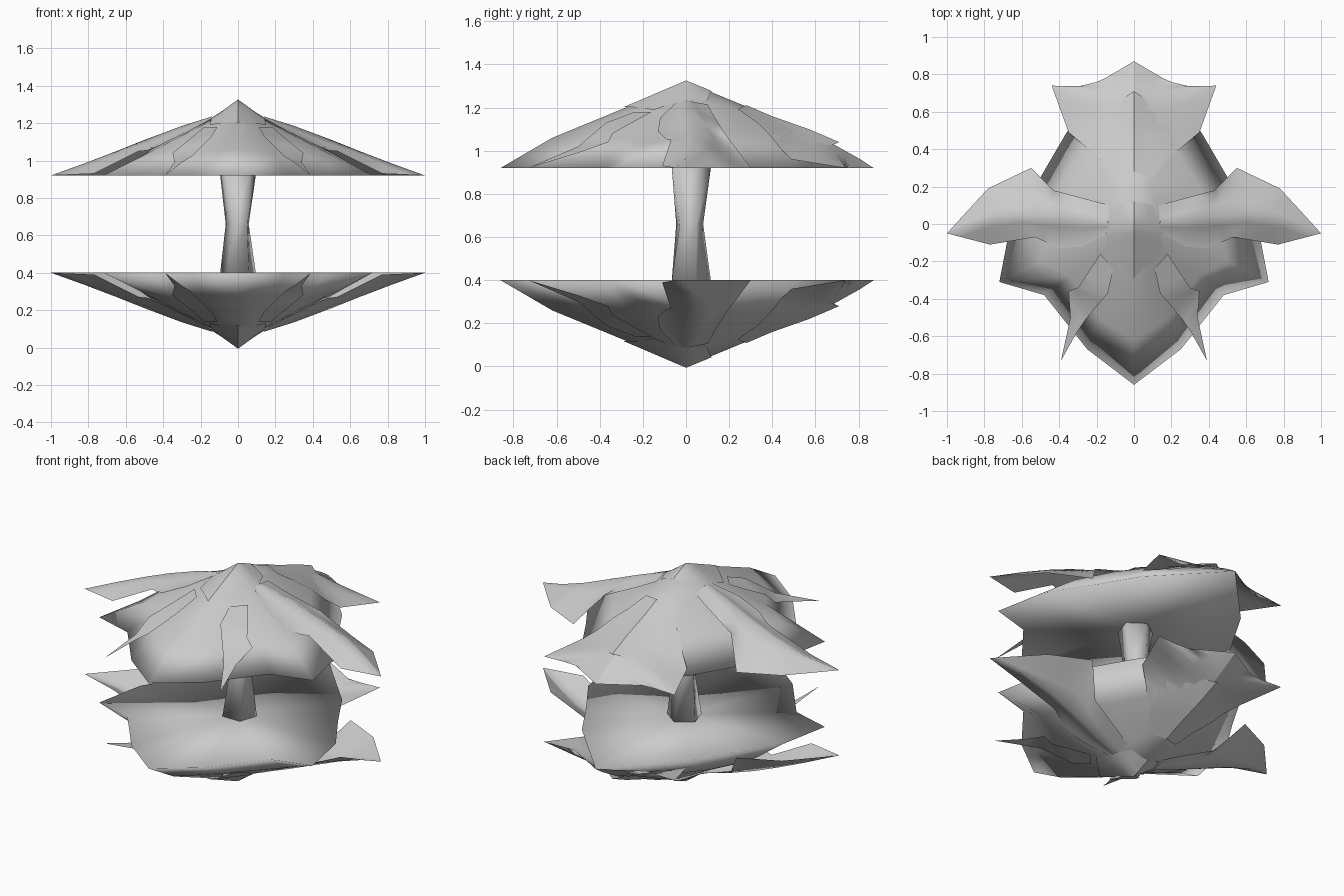
import bpy, bmesh, math
from mathutils import Vector
from mathutils.bvhtree import BVHTree

if "Cube" in bpy.data.objects:
    bpy.data.objects.remove(bpy.data.objects["Cube"])

H, RIM = 1.32, 0.92
grey = bpy.data.materials.new("plain_grey")
grey.diffuse_color = (0.6, 0.6, 0.6, 1)
grey.use_nodes = True
grey.node_tree.nodes["Principled BSDF"].inputs["Base Color"].default_value = grey.diffuse_color


def finish(bm, name, flip=False, closed=False):
    """Turn a bmesh into a smooth object; flip makes the upside-down twin."""
    bmesh.ops.remove_doubles(bm, verts=bm.verts, dist=0.0005)
    if flip:
        for v in bm.verts:
            v.co.z = H - v.co.z
        bmesh.ops.reverse_faces(bm, faces=bm.faces)
    if closed:
        bmesh.ops.recalc_face_normals(bm, faces=bm.faces)
    me = bpy.data.meshes.new(name)
    bm.to_mesh(me)
    bm.free()
    me.materials.append(grey)
    for p in me.polygons:
        p.use_smooth = True
    ob = bpy.data.objects.new(name, me)
    bpy.context.collection.objects.link(ob)
    return ob


# Canopy body: half rings from back to front, mirrored in x
RIM_RING = [(0, .87, RIM), (.36, .49, RIM), (.5, .25, RIM), (.66, 0, RIM),
            (.72, -.31, RIM), (.48, -.38, RIM), (.25, -.67, RIM), (0, -.86, RIM)]
MID_RING = [(0, .62, 1.06), (.2, .42, 1.07), (.33, .22, 1.08), (.45, .03, 1.07),
            (.5, -.2, 1.03), (.34, -.28, 1.06), (.19, -.5, 1.04), (0, -.62, 1.06)]
TOP_RING = [(0, .28, 1.205), (.09, .22, 1.2), (.12, .12, 1.21), (.14, .02, 1.22),
            (.15, -.07, 1.21), (.14, -.14, 1.19), (.09, -.22, 1.19), (0, -.28, 1.2)]


def full(ring):
    return ring + [(-x, y, z) for x, y, z in ring[-2:0:-1]]


def body_bmesh():
    bm = bmesh.new()
    rings = [[bm.verts.new(p) for p in full(r)] for r in (RIM_RING, MID_RING, TOP_RING)]
    apex, base = bm.verts.new((0, 0, H)), bm.verts.new((0, 0, RIM))
    n = len(rings[0])
    for i in range(n):
        j = (i + 1) % n
        for a, b in zip(rings, rings[1:]):
            bm.faces.new((a[j], a[i], b[i], b[j]))
        bm.faces.new((rings[2][j], rings[2][i], apex))
        bm.faces.new((rings[0][i], rings[0][j], base))
    bmesh.ops.recalc_face_normals(bm, faces=bm.faces)
    return bm


tmp = body_bmesh()
tree = BVHTree.FromBMesh(tmp)
tmp.free()


def leaf(name, rows, flip, mirror=1):
    """Leaf sheet from rows of points, lifted clear of the body."""
    bm = bmesh.new()
    grid = [[bm.verts.new((x * mirror, y, z)) for x, y, z in r] for r in rows]
    for a, b in zip(grid, grid[1:]):
        for i in range(len(a) - 1):
            bm.faces.new((a[i], a[i + 1], b[i + 1], b[i]))
    bmesh.ops.remove_doubles(bm, verts=bm.verts, dist=0.0005)
    bmesh.ops.subdivide_edges(bm, edges=bm.edges[:], cuts=2, use_grid_fill=True)
    for v in bm.verts:
        hit = tree.ray_cast(Vector((v.co.x, v.co.y, 3)), Vector((0, 0, -1)))[0]
        if hit and hit.z > RIM + 0.01:
            v.co.z = max(v.co.z, hit.z + 0.006)
    bm.normal_update()
    down = [f for f in bm.faces if f.normal.z < 0]
    bmesh.ops.reverse_faces(bm, faces=down)
    finish(bm, name, flip)


TIP = (1, -.05, RIM)
SIDE = [[(.13, .10, 1.21), (.14, .0, 1.235), (.13, -.04, 1.225)],
        [(.43, .18, 1.08), (.3, .03, 1.185), (.27, -.12, 1.13)],
        [(.55, .30, .92), (.5, .05, 1.11), (.40, -.13, 1.06)],
        [(.78, .19, .92), (.65, .05, 1.05), (.53, -.07, 1.05)],
        [(.9, .06, .92), (.82, .02, .985), (.77, -.11, .93)],
        [TIP, TIP, TIP]]
FRONT = [[(.11, -.24, 1.18), (.18, -.16, 1.18)],
         [(.14, -.37, 1.13), (.30, -.34, 1.08)],
         [(.25, -.50, 1.02), (.35, -.36, 1.04)],
         [(.30, -.57, .99), (.34, -.50, .99)],
         [(.39, -.73, RIM), (.39, -.73, RIM)]]
BACK = [[(0, .42, 1.13), (.16, .33, 1.11)],
        [(0, .55, 1.085), (.35, .49, .96)],
        [(0, .68, 1.02), (.44, .74, RIM)],
        [(0, .87, RIM), (.24, .73, RIM)]]
CROWN = [[(0, .28, 1.205), (.10, .24, 1.17)],
         [(0, .40, 1.16), (.16, .33, 1.11)],
         [(0, .57, 1.10), (.22, .57, .98)],
         [(0, .71, 1.04), (0, .71, 1.04)]]
CAP = [[(0, .12, 1.275), (.10, .1, 1.225)],
       [(0, 0, H - .007), (.14, .0, 1.23)],
       [(0, -.15, 1.26), (.15, -.15, 1.18)],
       [(0, -.29, 1.19), (0, -.29, 1.19)]]

# Upper canopy and its upside-down twin
for flip, level in ((False, "upper"), (True, "lower")):
    finish(body_bmesh(), level + "_canopy", flip)
    for m, side in ((1, "right"), (-1, "left")):
        for part, rows in (("side_leaf", SIDE), ("front_leaf", FRONT), ("back_leaf", BACK),
                           ("crown_leaf", CROWN), ("cap_leaf", CAP)):
            leaf(f"{level}_{part}_{side}", rows, flip, m)

# Trunk: waisted five-sided column
bm = bmesh.new()
rings = []
for z, r, turn in ((.40, .1, 0), (.66, .066, 12), (.92, .1, 0)):
    rings.append([bm.verts.new((r * math.cos(math.radians(90 + turn + 72 * i)),
                                .015 + r * math.sin(math.radians(90 + turn + 72 * i)), z))
                  for i in range(5)])
for a, b in zip(rings, rings[1:]):
    for i in range(5):
        j = (i + 1) % 5
        bm.faces.new((a[i], a[j], b[j], b[i]))
bm.faces.new(rings[0][::-1])
bm.faces.new(rings[2])
finish(bm, "trunk", closed=True)
